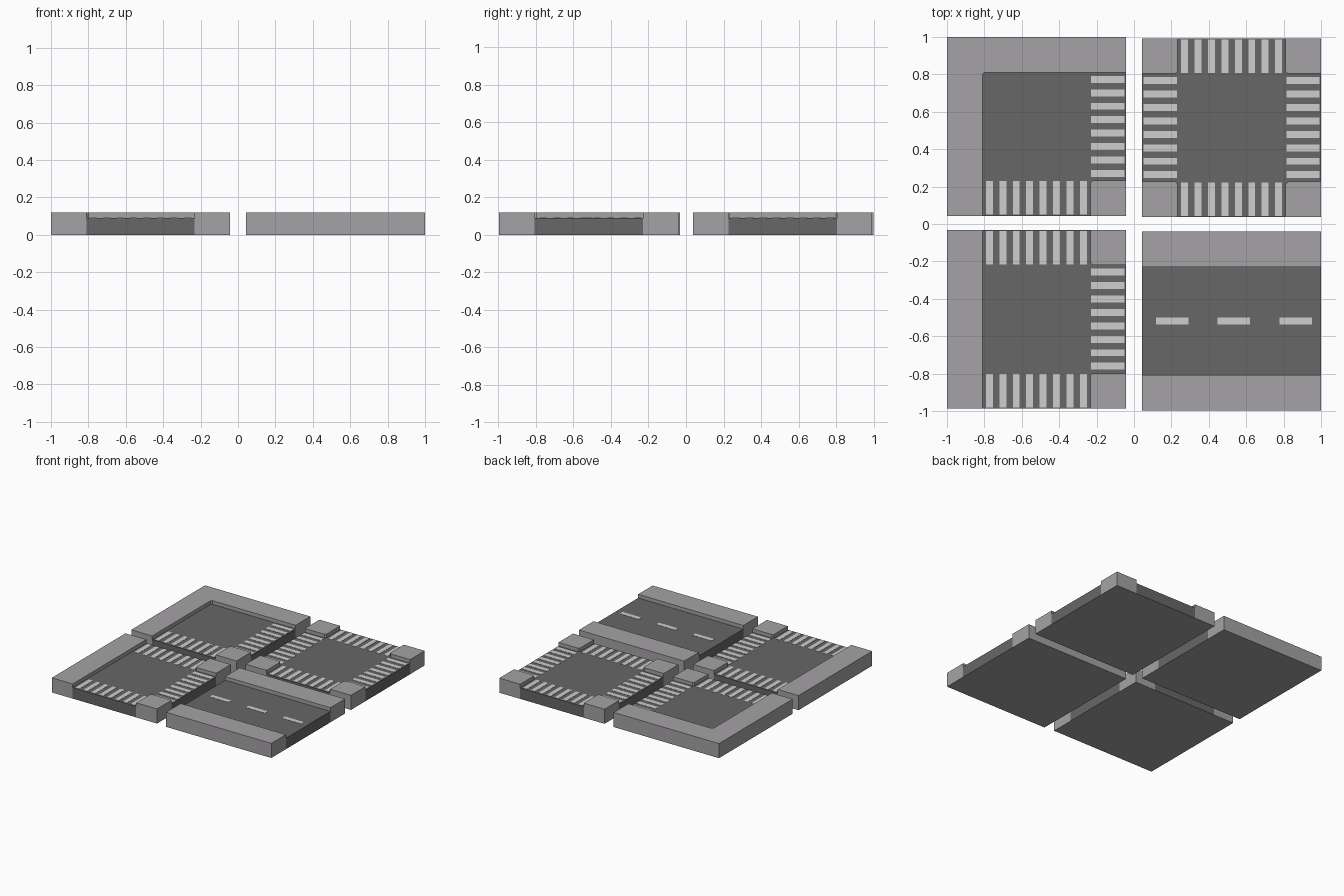
import bpy, bmesh
from mathutils import Vector

if "Cube" in bpy.data.objects:
    bpy.data.objects.remove(bpy.data.objects["Cube"])

S, R, C = 0.478, 0.289, 0.012      # half tile, half road width, curb corner cut
ROAD_Z, WALK_Z = 0.09, 0.12


def material(name, rgb):
    m = bpy.data.materials.new(name)
    m.diffuse_color = (*rgb, 1)
    m.use_nodes = True
    m.node_tree.nodes["Principled BSDF"].inputs["Base Color"].default_value = m.diffuse_color
    return m


ASPHALT = material("asphalt grey", (0.135, 0.135, 0.135))
PAVING = material("paving grey", (0.375, 0.365, 0.375))
PAINT = material("road paint", (0.62, 0.62, 0.62))


def turn(p, k):
    """Rotate a 2D point by k quarter turns."""
    x, y = p
    for _ in range(k % 4):
        x, y = -y, x
    return (x, y)


def make_object(name, bm, centre, mats):
    bmesh.ops.recalc_face_normals(bm, faces=bm.faces)
    mesh = bpy.data.meshes.new(name)
    bm.to_mesh(mesh)
    bm.free()
    for m in mats:
        mesh.materials.append(m)
    ob = bpy.data.objects.new(name, mesh)
    ob.location = (*centre, 0)
    bpy.context.collection.objects.link(ob)
    return ob


def add_prism(bm, outline, z0, z1):
    lo = [bm.verts.new((x, y, z0)) for x, y in outline]
    hi = [bm.verts.new((x, y, z1)) for x, y in outline]
    bm.faces.new(lo[::-1])
    bm.faces.new(hi)
    n = len(outline)
    for i in range(n):
        j = (i + 1) % n
        bm.faces.new((lo[i], lo[j], hi[j], hi[i]))


def corner(k, is_open):
    """Curb points between side k and the next side."""
    a, b = is_open(k), is_open(k + 1)
    if a != b:
        return []
    pts = [(R + C, R), (R, R + C)] if a else [(R, R - C), (R - C, R)]
    return [turn(p, k) for p in pts]


def add_rect(bm, x0, x1, y0, y1, k=0):
    pts = [turn(p, k) for p in ((x0, y0), (x1, y0), (x1, y1), (x0, y1))]
    add_prism(bm, pts, ROAD_Z - 0.001, ROAD_Z + 0.002)


def tile(name, centre, opens, crossings=True):
    def is_open(k):
        return k % 4 in opens

    # road slab, whose underside matches the paving
    outline = []
    for k in range(4):
        if is_open(k):
            outline += [turn((S, -R), k), turn((S, R), k)]
        outline += corner(k, is_open)
    bm = bmesh.new()
    add_prism(bm, outline, 0, ROAD_Z)
    bmesh.ops.recalc_face_normals(bm, faces=bm.faces)
    for f in bm.faces:
        f.material_index = 1 if f.normal.z < -0.5 else 0
    make_object(name + "_road", bm, centre, [ASPHALT, PAVING])

    # raised sidewalks, one run from each open side to the next
    bm = bmesh.new()
    for k in opens:
        run, outer, j = [turn((S, R), k)], [], k
        while True:
            run += corner(j, is_open)
            outer.append(turn((S, S), j))
            j += 1
            if is_open(j):
                break
        run.append(turn((S, -R), j))
        add_prism(bm, run + outer[::-1], 0, WALK_Z)
    make_object(name + "_sidewalk", bm, centre, [PAVING])

    # painted markings
    bm = bmesh.new()
    if crossings:
        for k in opens:
            for i in range(8):
                y = (i - 3.5) * 0.0718
                add_rect(bm, 0.293, 0.471, y - 0.0185, y + 0.0185, k)
        make_object(name + "_crosswalks", bm, centre, [PAINT])
    else:
        for i in (-1, 0, 1):
            x = 0.012 + i * 0.33
            add_rect(bm, x - 0.087, x + 0.087, -0.0185, 0.0185)
        make_object(name + "_lane_dashes", bm, centre, [PAINT])


# sides: 0 = right, 1 = back, 2 = left, 3 = front
tile("bend", (-0.522, 0.522), (0, 3))
tile("crossroads", (0.522, 0.515), (0, 1, 2, 3))
tile("t_junction", (-0.522, -0.509), (0, 1, 3))
tile("straight", (0.522, -0.518), (0, 2), crossings=False)
